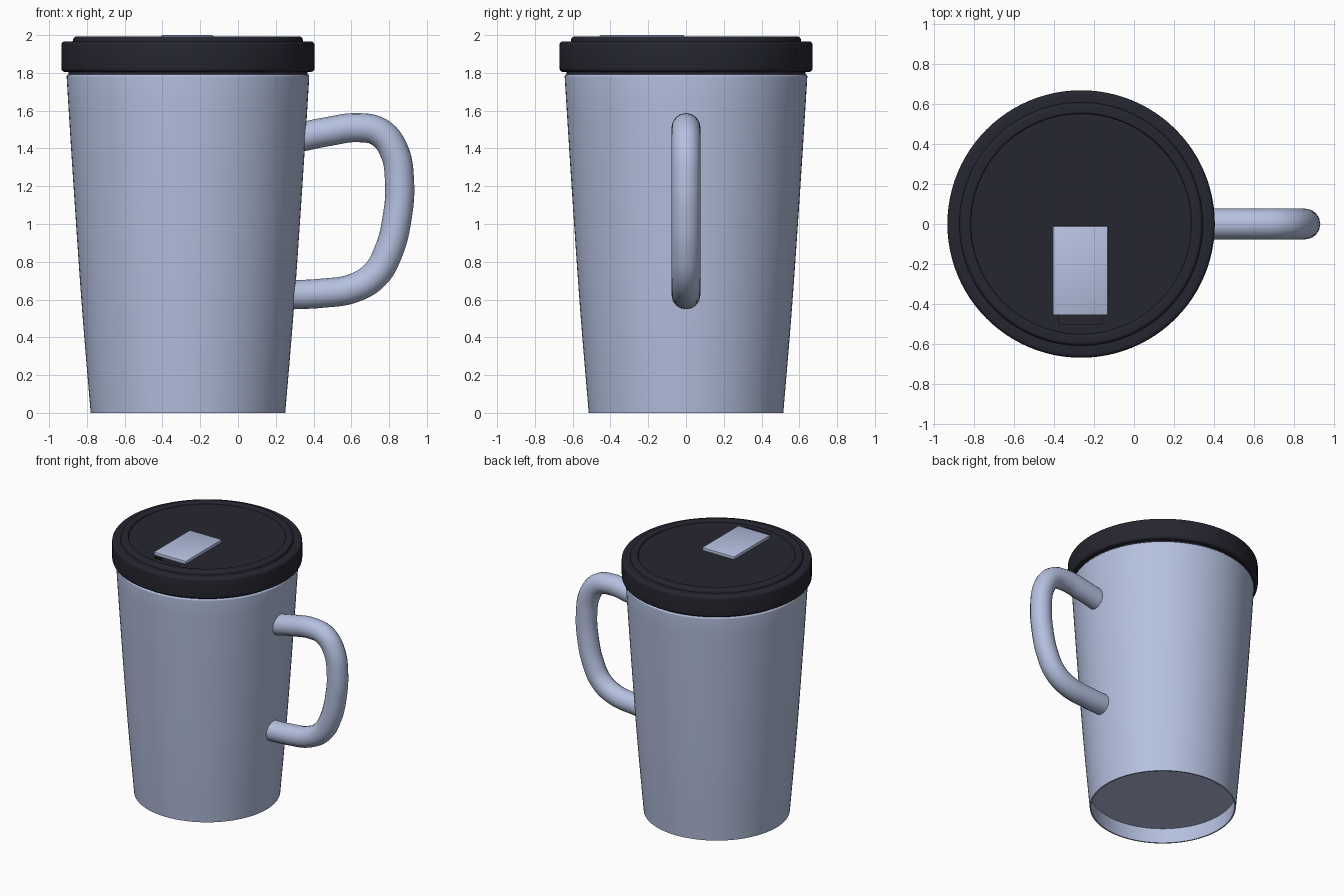
import bpy, bmesh, math
from mathutils import Vector

cube = bpy.data.objects.get("Cube")
if cube:
    bpy.data.objects.remove(cube, do_unlink=True)

CX = -0.265  # axis of the cup


def material(name, rgb):
    m = bpy.data.materials.new(name)
    m.use_nodes = True
    m.diffuse_color = (*rgb, 1)
    m.node_tree.nodes["Principled BSDF"].inputs["Base Color"].default_value = (*rgb, 1)
    return m


steel = material("pale blue grey", (0.46, 0.53, 0.74))
black = material("near black", (0.019, 0.019, 0.030))


def activate(ob):
    bpy.ops.object.select_all(action='DESELECT')
    ob.select_set(True)
    bpy.context.view_layer.objects.active = ob


def smooth(ob, angle=35):
    activate(ob)
    bpy.ops.object.shade_smooth_by_angle(angle=math.radians(angle))


def finish(name, bm, mat):
    bmesh.ops.remove_doubles(bm, verts=bm.verts, dist=1e-5)
    bmesh.ops.recalc_face_normals(bm, faces=bm.faces)
    me = bpy.data.meshes.new(name)
    bm.to_mesh(me)
    bm.free()
    me.materials.append(mat)
    ob = bpy.data.objects.new(name, me)
    bpy.context.collection.objects.link(ob)
    return ob


def lathe(name, profile, mat, steps=96):
    """Spin a closed (radius, height) profile about the cup axis."""
    bm = bmesh.new()
    vs = [bm.verts.new((CX + r, 0, z)) for r, z in profile]
    es = [bm.edges.new(pair) for pair in zip(vs, vs[1:])]
    bmesh.ops.spin(bm, geom=vs + es, cent=(CX, 0, 0), axis=(0, 0, 1),
                   angle=math.tau, steps=steps, use_duplicate=False)
    return finish(name, bm, mat)


def box(name, lo, hi, mat, bevel=0):
    bm = bmesh.new()
    bmesh.ops.create_cube(bm, size=1)
    lo, hi = Vector(lo), Vector(hi)
    for v in bm.verts:
        v.co = (lo + hi) / 2 + v.co * (hi - lo)
    if bevel:
        bmesh.ops.bevel(bm, geom=bm.edges[:], offset=bevel, segments=2,
                        profile=0.5, affect='EDGES')
    return finish(name, bm, mat)


def rounded(corners, rad, n=4):
    """Round the corners of a profile; rad holds one radius per corner."""
    pts = []
    for i, p in enumerate(corners):
        p = Vector(p)
        if not rad[i]:
            pts.append(tuple(p))
            continue
        a = p + (Vector(corners[i - 1]) - p).normalized() * rad[i]
        b = p + (Vector(corners[i + 1]) - p).normalized() * rad[i]
        for k in range(n + 1):
            t = k / n
            pts.append(tuple(a * (1 - t) ** 2 + p * 2 * t * (1 - t) + b * t * t))
    return pts


# Tapered body with a recessed underside
body = lathe("cup_body", rounded(
    [(0, 0.12), (0.515, 0.12), (0.505, 0), (0.515, 0), (0.562, 0.55),
     (0.616, 1.35), (0.643, 1.79), (0.60, 1.80), (0, 1.80)],
    [0, 0, 0, 0, 0.3, 0.3, 0.012, 0, 0]), steel)
smooth(body)

# Lid: neck, overhanging band, raised rim and shallow top recess
lid = lathe("lid", rounded(
    [(0, 1.77), (0.633, 1.77), (0.633, 1.805), (0.67, 1.805), (0.67, 1.967),
     (0.61, 1.967), (0.605, 1.992), (0.556, 1.992), (0.552, 1.978), (0, 1.978)],
    [0, 0, 0, 0.022, 0.022, 0, 0.015, 0.006, 0, 0]), black)

# Drinking slot cut into the lid
cutter = box("slot_cutter", (-0.375, -0.50, 1.93), (-0.158, -0.30, 2.05), black)
cutter.hide_render = True
activate(lid)
cut = lid.modifiers.new("slot", 'BOOLEAN')
cut.operation = 'DIFFERENCE'
cut.solver = 'EXACT'
cut.object = cutter
bpy.ops.object.modifier_apply(modifier="slot")
bpy.data.objects.remove(cutter, do_unlink=True)
smooth(lid)

# Sliding cover over the slot
slider = box("slide_cover", (-0.407, -0.457, 1.972), (-0.130, -0.010, 2.0), steel, 0.006)
smooth(slider)

# Handle: round tube along a smooth path
path = [(0.30, 1.453), (0.48, 1.490), (0.64, 1.510), (0.75, 1.485), (0.825, 1.39),
        (0.855, 1.23), (0.842, 1.03), (0.795, 0.85), (0.725, 0.73), (0.61, 0.660),
        (0.45, 0.634), (0.24, 0.624)]
curve = bpy.data.curves.new("handle", 'CURVE')
curve.dimensions = '3D'
curve.bevel_depth = 0.077
curve.bevel_resolution = 6
curve.resolution_u = 6
curve.use_fill_caps = True
spline = curve.splines.new('BEZIER')
spline.bezier_points.add(len(path) - 1)
for bp, (x, z) in zip(spline.bezier_points, path):
    bp.co = (x, 0, z)
    bp.handle_left_type = bp.handle_right_type = 'AUTO'
handle = bpy.data.objects.new("handle", curve)
bpy.context.collection.objects.link(handle)
curve.materials.append(steel)
activate(handle)
bpy.ops.object.convert(target='MESH')
smooth(bpy.context.view_layer.objects.active, 50)
